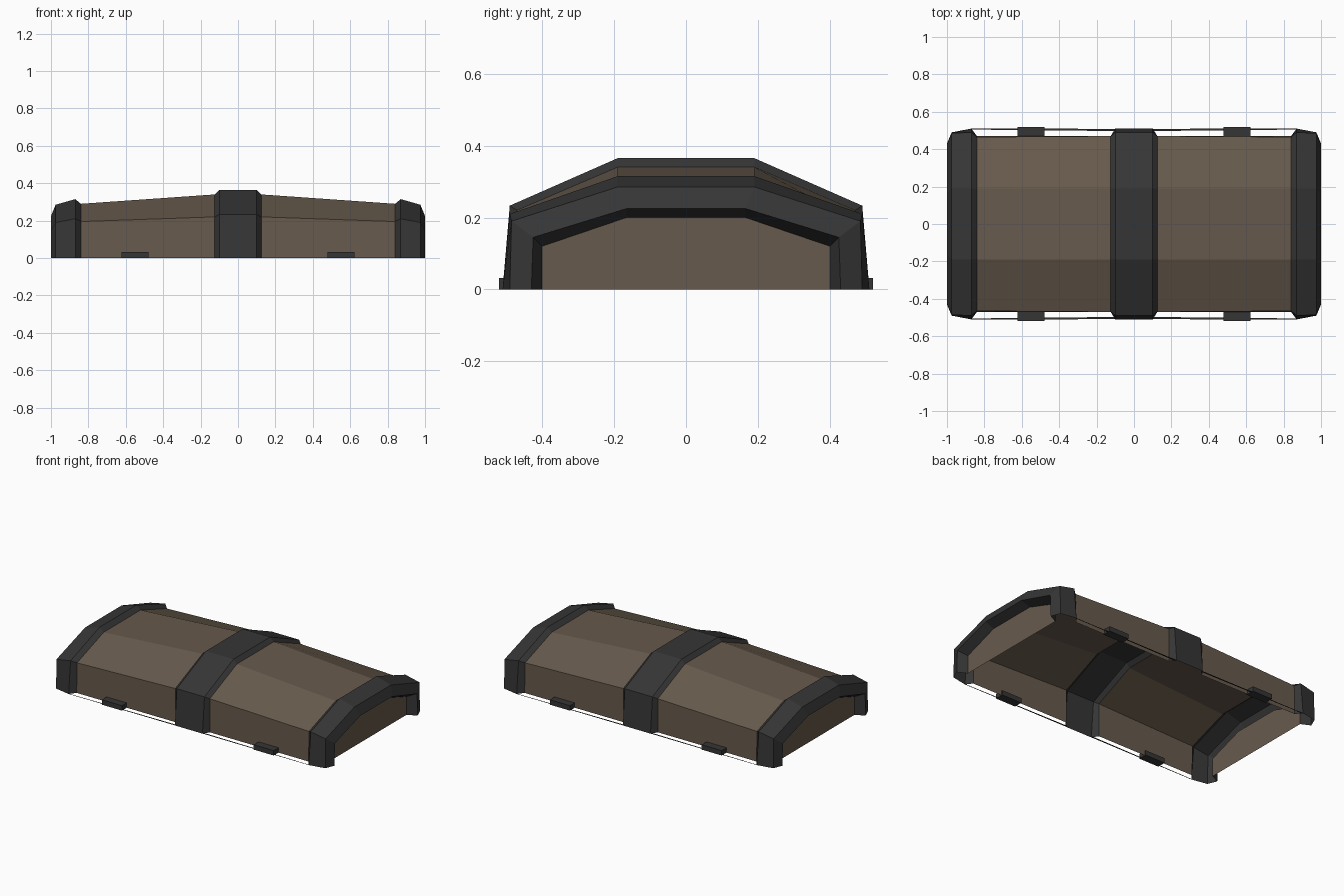
import bpy
import bmesh

if "Cube" in bpy.data.objects:
    bpy.data.objects.remove(bpy.data.objects["Cube"], do_unlink=True)


def make_material(name, rgb):
    mat = bpy.data.materials.new(name)
    mat.use_nodes = True
    mat.diffuse_color = (*rgb, 1)
    shader = mat.node_tree.nodes["Principled BSDF"]
    shader.inputs["Base Color"].default_value = (*rgb, 1)
    shader.inputs["Roughness"].default_value = 0.8
    return mat


wood = make_material("brown wood", (0.135, 0.102, 0.073))
iron = make_material("dark iron", (0.036, 0.036, 0.036))


def finish(name, bm, mat):
    mesh = bpy.data.meshes.new(name)
    bm.to_mesh(mesh)
    bm.free()
    mesh.materials.append(mat)
    obj = bpy.data.objects.new(name, mesh)
    bpy.context.collection.objects.link(obj)
    return obj


def arch(station):
    """Six points of the lid arch, from the front rim to the back rim."""
    x, base, side, side_z, top, top_z = station
    half = [(base, 0), (side, side_z), (top, top_z)]
    return [(x, -y, z) for y, z in half] + [(x, y, z) for y, z in reversed(half)]


def loft(name, stations, mat, sign=1):
    """Open sheet through arches; a single arch becomes a flat panel."""
    bm = bmesh.new()
    rows = [[bm.verts.new((sign * x, y, z)) for x, y, z in arch(s)] for s in stations]
    if len(rows) == 1:
        face = bm.faces.new(rows[0])
        if face.normal.x * sign < 0:
            face.normal_flip()
    for a, b in zip(rows, rows[1:]):
        for i in range(len(a) - 1):
            quad = (a[i], b[i], b[i + 1], a[i + 1])
            bm.faces.new(quad if sign > 0 else quad[::-1])
    bm.normal_update()
    return finish(name, bm, mat)


# Stations: x, rim y, shoulder y, shoulder z, crown y, crown z
wood_inner = (0.125, 0.47, 0.47, 0.22, 0.19, 0.34)
wood_outer = (0.84, 0.47, 0.465, 0.195, 0.19, 0.29)
panel = (0.94, 0.40, 0.40, 0.12, 0.165, 0.20)
end_profile = [
    wood_outer,
    (0.87, 0.51, 0.49, 0.21, 0.19, 0.315),
    (0.975, 0.49, 0.485, 0.19, 0.19, 0.285),
    (1.0, 0.43, 0.425, 0.145, 0.165, 0.225),
    panel,
]
center_edge = (0.10, 0.51, 0.49, 0.233, 0.19, 0.365)

# Middle strap
loft("center_band", [(-s[0], *s[1:]) for s in (wood_inner, center_edge)]
     + [center_edge, wood_inner], iron)

for sign, side in ((1, "left"), (-1, "right")):
    # Wooden lid, end strap and recessed end board
    loft(side + "_wood_lid", [wood_inner, wood_outer], wood, sign)
    loft(side + "_end_band", end_profile, iron, sign)
    loft(side + "_end_panel", [panel], wood, sign)

    for depth, face in ((-1, "front"), (1, "back")):
        # Small rim clasp
        bm = bmesh.new()
        bmesh.ops.create_cube(bm, size=1)
        bmesh.ops.scale(bm, vec=(0.145, 0.057, 0.032), verts=bm.verts)
        bmesh.ops.translate(bm, vec=(sign * 0.55, depth * 0.491, 0.016), verts=bm.verts)
        finish(f"{face}_{side}_clasp", bm, iron)

        # Thin tapering rim strip between the straps
        bm = bmesh.new()
        corners = [(0.1, 0.497), (0.87, 0.505), (0.87, 0.51), (0.1, 0.509)]
        rim = bm.faces.new([bm.verts.new((sign * x, depth * y, 0)) for x, y in corners])
        bmesh.ops.solidify(bm, geom=[rim], thickness=0.002)
        low = min(v.co.z for v in bm.verts)
        bmesh.ops.translate(bm, vec=(0, 0, -low), verts=bm.verts)
        bmesh.ops.recalc_face_normals(bm, faces=bm.faces)
        finish(f"{face}_{side}_rim_strip", bm, iron)
